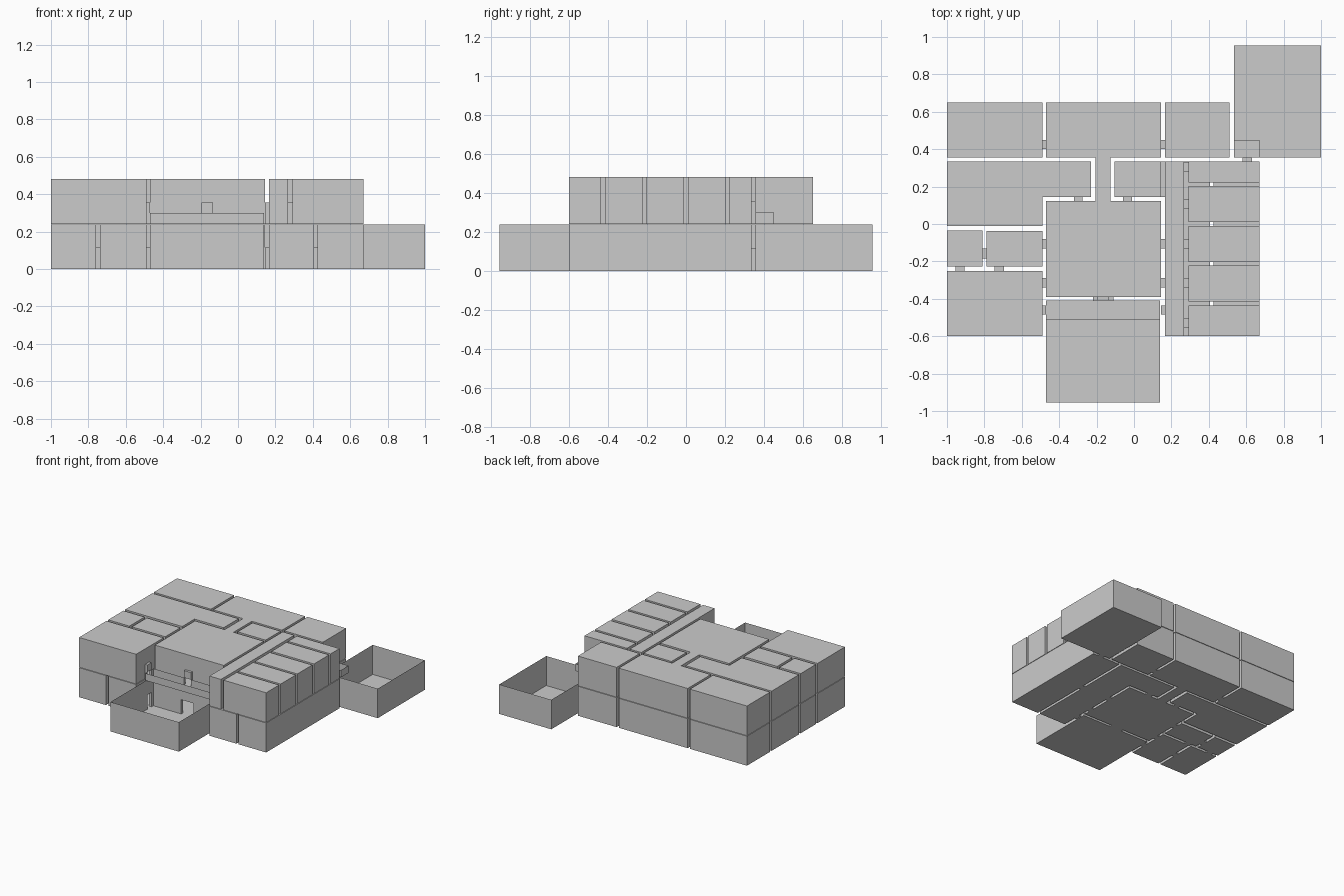
import bpy, bmesh, math

if "Cube" in bpy.data.objects:
    bpy.data.objects.remove(bpy.data.objects["Cube"])

DOOR_H = 0.115


def build_storey(name, z0, z1, rooms, doors, courts):
    """Shell around the union of room, doorway and open-topped court boxes.
    rooms/doors: (x0, x1, y0, y1); courts: (x0, x1, y0, y1, height)."""
    boxes = [(r, z1, False) for r in rooms]
    boxes += [(d, z0 + DOOR_H, False) for d in doors]
    boxes += [(c[:4], z0 + c[4], True) for c in courts]
    xs = sorted({v for b, _, _ in boxes for v in b[:2]})
    ys = sorted({v for b, _, _ in boxes for v in b[2:]})
    zs = sorted({z0} | {t for _, t, _ in boxes})
    ix = {v: i for i, v in enumerate(xs)}
    iy = {v: i for i, v in enumerate(ys)}
    iz = {v: i for i, v in enumerate(zs)}
    cells = {}
    for b, top, is_open in boxes:
        for i in range(ix[b[0]], ix[b[1]]):
            for j in range(iy[b[2]], iy[b[3]]):
                for k in range(iz[top]):
                    cells[i, j, k] = is_open
    bm = bmesh.new()
    cache = {}

    def vert(i, j, k):
        if (i, j, k) not in cache:
            cache[i, j, k] = bm.verts.new((xs[i], ys[j], zs[k]))
        return cache[i, j, k]

    # a face wherever a filled cell meets empty space
    for c, is_open in cells.items():
        for axis in range(3):
            for s in (0, 1):
                n = list(c)
                n[axis] += 2 * s - 1
                if tuple(n) in cells or (is_open and axis == 2 and s == 1):
                    continue
                a, b = (axis + 1) % 3, (axis + 2) % 3
                quad = []
                for p, q in ((0, 0), (1, 0), (1, 1), (0, 1)):
                    v = list(c)
                    v[axis] += s
                    v[a] += p
                    v[b] += q
                    quad.append(vert(*v))
                bm.faces.new(quad if s else quad[::-1])
    bmesh.ops.dissolve_limit(bm, angle_limit=math.radians(1),
                             verts=bm.verts[:], edges=bm.edges[:])
    mesh = bpy.data.meshes.new(name)
    bm.to_mesh(mesh)
    bm.free()
    bpy.context.collection.objects.link(bpy.data.objects.new(name, mesh))


# rooms repeated on both storeys
shared_rooms = [
    (-1, -.49, .355, .65), (-.47, .145, .355, .65), (.165, .51, .355, .65),  # back row
    (-1, -.49, -.012, .335), (-.49, -.23, .145, .335),                       # left L-shaped room
    (-.47, .145, -.39, .122),                                                # central hall
    (-.205, -.125, .122, .355),                                              # passage to the back
    (-1, -.81, -.228, -.035), (-.788, -.49, -.228, -.038),                   # small left rooms
]
shared_doors = [
    (-.49, -.47, .40, .45), (.145, .165, .40, .45),
    (-.32, -.275, .122, .145), (-.06, -.01, .122, .145),
    (-.955, -.905, -.25, -.228), (-.745, -.695, -.25, -.228),
    (-.81, -.788, -.185, -.13),
    (.58, .63, .335, .355),
]
# side doors, same on the left and right of the hall
for x0, x1 in ((-.49, -.47), (.145, .165)):
    for y0, y1 in ((-.13, -.08), (-.34, -.29), (-.485, -.435)):
        shared_doors.append((x0, x1, y0, y1))

# ground storey with the two open yards
build_storey(
    "ground_floor_rooms", 0, .238,
    shared_rooms + [
        (-1, -.76, -.6, -.25), (-.738, -.49, -.6, -.25),
        (.165, .405, -.6, .335), (-.105, .165, .145, .335),
        (.425, .672, -.6, .335)],
    shared_doors + [
        (-.76, -.738, -.45, -.40), (.405, .425, -.13, -.08),
        (-.22, -.11, -.41, -.39)],
    [(-.47, .14, -.955, -.41, .238), (.535, 1, .355, .955, .238)])

# upper storey: corridor, row of five cells, and two balconies
cell_rows = [(-.6, -.435), (-.415, -.222), (-.202, -.012), (.01, .202), (.222, .335)]
cell_doors = [(-.555, -.505), (-.34, -.29), (-.13, -.08), (.08, .13), (.28, .33)]
build_storey(
    "upper_floor_rooms", .242, .482,
    shared_rooms + [
        (-1, -.49, -.6, -.25), (-.105, .145, .145, .335),
        (.165, .268, -.6, .335)] + [(.292, .672, a, b) for a, b in cell_rows],
    shared_doors + [(-.195, -.135, -.41, -.39)]
    + [(.268, .292, a, b) for a, b in cell_doors],
    [(-.47, .14, -.51, -.41, .058), (.535, .672, .355, .45, .058)])
